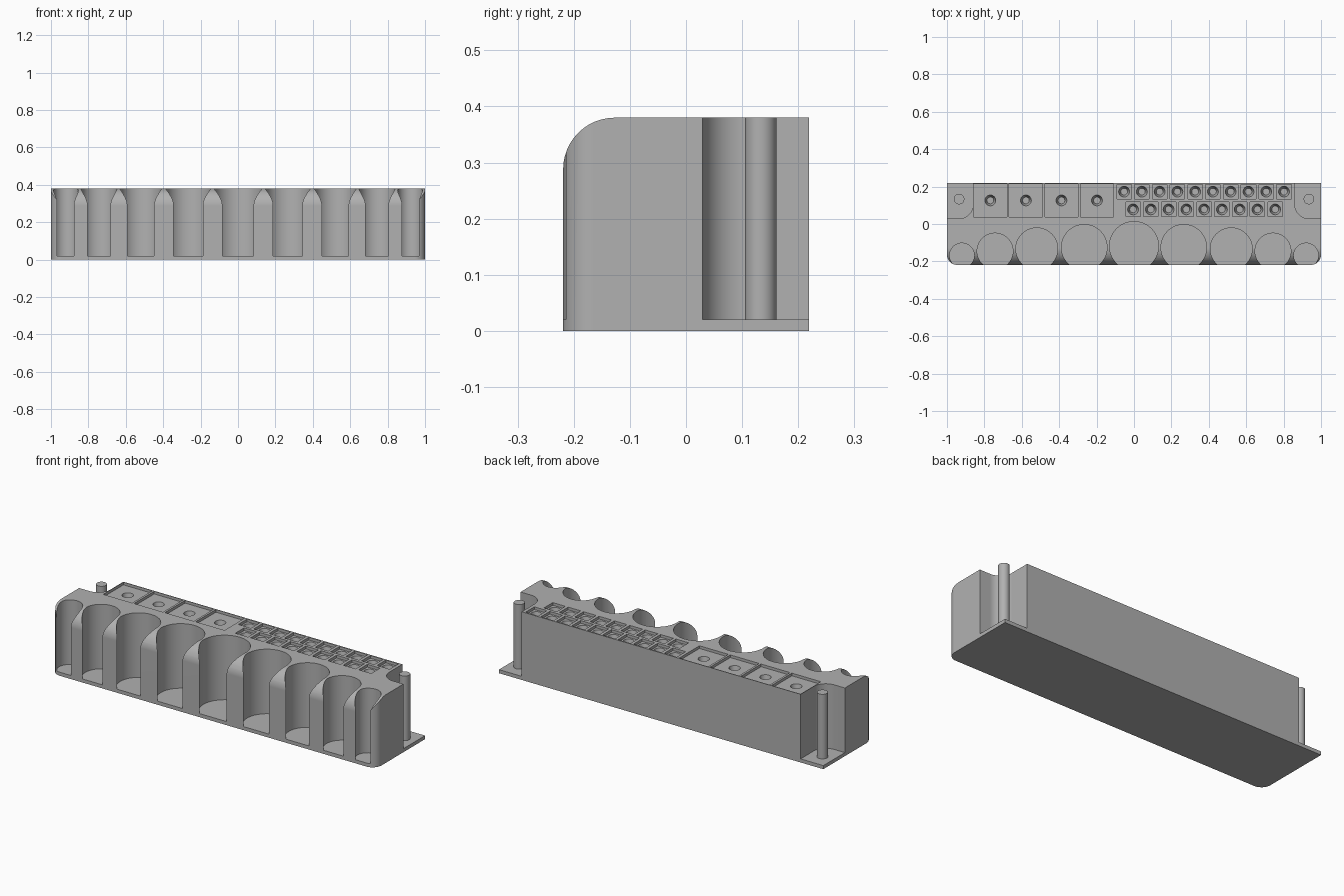
import bpy, bmesh
from math import cos, sin, pi
from mathutils import Vector

old = bpy.data.objects.get("Cube")
if old:
    bpy.data.objects.remove(old)

HALF_X, HALF_Y, TOP, FLOOR = 1.0, 0.219, 0.38, 0.02

grey = bpy.data.materials.new("plain grey")
grey.use_nodes = True
grey.diffuse_color = (0.44, 0.44, 0.44, 1)
grey.node_tree.nodes["Principled BSDF"].inputs["Base Color"].default_value = (0.44, 0.44, 0.44, 1)


def make(name, bm):
    bmesh.ops.recalc_face_normals(bm, faces=bm.faces)
    mesh = bpy.data.meshes.new(name)
    bm.to_mesh(mesh)
    bm.free()
    mesh.materials.append(grey)
    ob = bpy.data.objects.new(name, mesh)
    bpy.context.collection.objects.link(ob)
    return ob


def prism(bm, points, push):
    """Extrude a closed outline of 3D points by the vector push."""
    face = bm.faces.new([bm.verts.new(p) for p in points])
    ext = bmesh.ops.extrude_face_region(bm, geom=[face], use_keep_orig=True)
    verts = [g for g in ext["geom"] if isinstance(g, bmesh.types.BMVert)]
    bmesh.ops.translate(bm, verts=verts, vec=Vector(push))


def arc(cx, cy, r, start, end, n=12):
    return [(cx + r * cos(start + (end - start) * i / n),
             cy + r * sin(start + (end - start) * i / n)) for i in range(n + 1)]


def frustum(bm, x, y, low, high, r_low, r_high, seg):
    res = bmesh.ops.create_cone(bm, cap_ends=True, segments=seg, radius1=r_low,
                                radius2=r_high, depth=high - low)
    bmesh.ops.translate(bm, verts=res["verts"], vec=(x, y, (low + high) / 2))


def rect(x, y, hx, hy, z):
    return [(x - hx, y - hy, z), (x + hx, y - hy, z), (x + hx, y + hy, z), (x - hx, y + hy, z)]


def carve(ob, cutter, operation="DIFFERENCE"):
    cutter.hide_render = True
    mod = ob.modifiers.new("carve", "BOOLEAN")
    mod.operation, mod.solver, mod.object = operation, "EXACT", cutter
    bpy.ops.object.select_all(action="DESELECT")
    bpy.context.view_layer.objects.active = ob
    ob.select_set(True)
    bpy.ops.object.modifier_apply(modifier=mod.name)
    bpy.data.objects.remove(cutter)


def smooth(ob):
    bpy.ops.object.select_all(action="DESELECT")
    bpy.context.view_layer.objects.active = ob
    ob.select_set(True)
    bpy.ops.object.shade_smooth_by_angle(angle=pi / 6)
    mod = ob.modifiers.new("even shading", "WEIGHTED_NORMAL")
    mod.keep_sharp = True


# Holder block: side profile with a rounded top front edge
R = 0.092
side = [(HALF_Y, 0), (HALF_Y, TOP)] + arc(R - HALF_Y, TOP - R, R, pi / 2, pi) + [(-HALF_Y, 0)]
bm = bmesh.new()
prism(bm, [(-HALF_X, y, z) for y, z in side], (2 * HALF_X, 0, 0))
block = make("holder_block", bm)

# Rounded front vertical corners
C = 0.055
plan = [(HALF_X, 0.4), (-HALF_X, 0.4)]
plan += arc(C - HALF_X, C - HALF_Y, C, pi, 1.5 * pi)
plan += arc(HALF_X - C, C - HALF_Y, C, 1.5 * pi, 2 * pi)
bm = bmesh.new()
prism(bm, [(x, y, -0.1) for x, y in plan], (0, 0, 0.7))
carve(block, make("plan_cutter", bm), "INTERSECT")

# Back corner notches with a filleted inner corner
N = 0.075
notch = [(1.1, 0.4), (0.86, 0.4)] + arc(0.86 + N, 0.029 + N, N, pi, 1.5 * pi) + [(1.1, 0.029)]
bm = bmesh.new()
for s in (-1, 1):
    prism(bm, [(s * x, y, FLOOR) for x, y in notch], (0, 0, 0.6))
carve(block, make("notch_cutter", bm))

# Row of round wells, open at the front
bm = bmesh.new()
for x, r in ((0, 0.131), (0.266, 0.122), (0.52, 0.112), (0.743, 0.096), (0.92, 0.066)):
    for s in ((-1, 1) if x else (1,)):
        frustum(bm, s * x, 0.77 * r - HALF_Y, FLOOR, 0.6, r, r, 64)
carve(block, make("well_cutter", bm))

# Square recesses, each with a tapered socket
slots = [(-0.768 + 0.19 * i, 0.126, 0.089) for i in range(4)]
slots += [(-0.053 + 0.095 * i, 0.173, 0.039) for i in range(10)]
slots += [(-0.005 + 0.095 * i, 0.078, 0.039) for i in range(9)]
DEPTH = 0.015
bm = bmesh.new()
for x, y, h in slots:
    prism(bm, rect(x, y, h, h, TOP - DEPTH), (0, 0, 0.1))
carve(block, make("recess_cutter", bm))
bm = bmesh.new()
for x, y, h in slots:
    frustum(bm, x, y, TOP - 0.065, TOP - DEPTH + 0.005, 0.018, 0.03, 32)
carve(block, make("socket_cutter", bm))
smooth(block)

# Posts standing in the notches
for side_name, s in (("right", -1), ("left", 1)):
    bm = bmesh.new()
    frustum(bm, s * 0.935, 0.133, FLOOR - 0.01, TOP, 0.028, 0.028, 32)
    smooth(make(side_name + "_post", bm))
